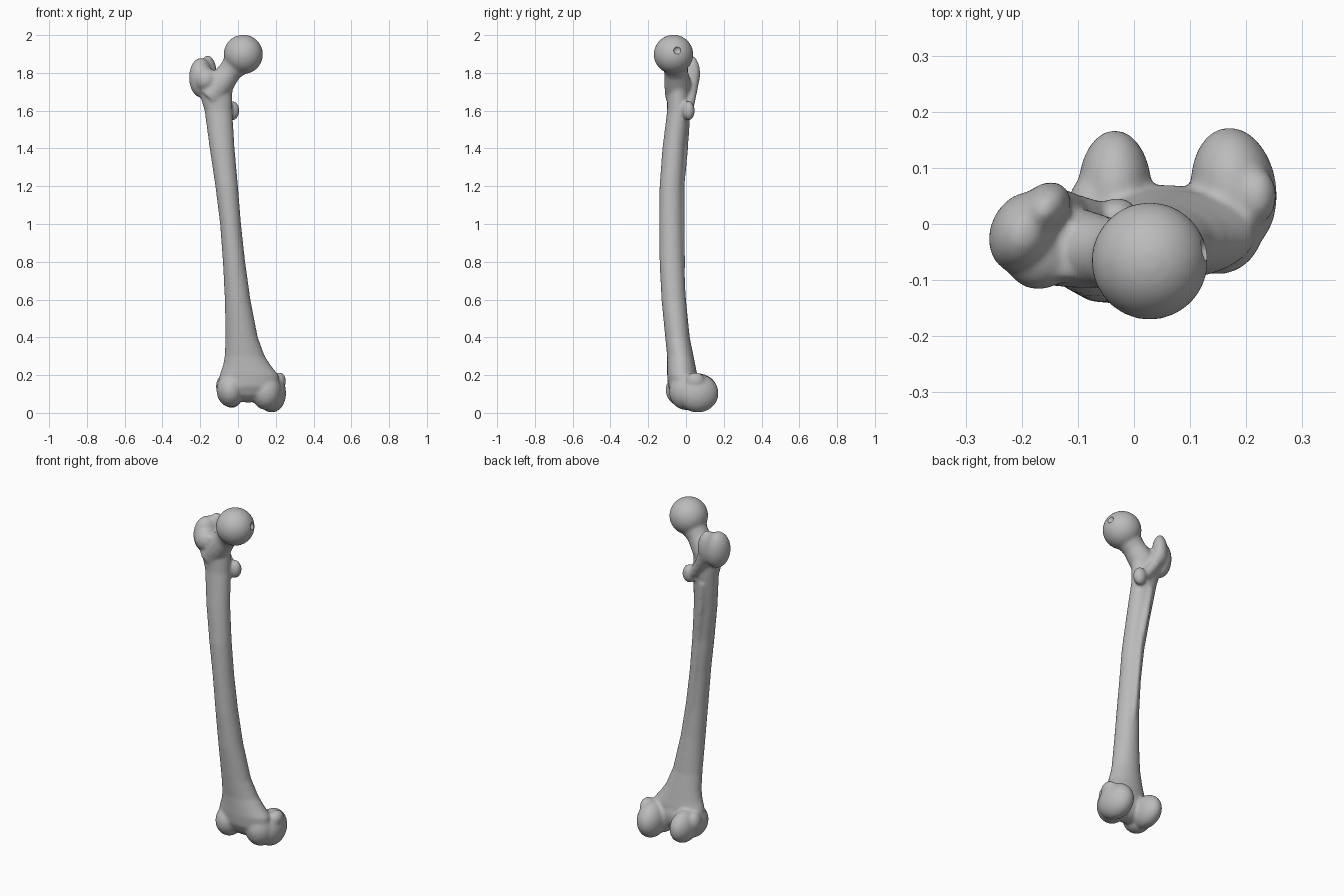
import bpy, bmesh, math
from mathutils import Vector, Matrix

cube = bpy.data.objects.get("Cube")
if cube:
    bpy.data.objects.remove(cube, do_unlink=True)

bone_grey = bpy.data.materials.new("bone_grey")
bone_grey.use_nodes = True
GREY = (0.5, 0.5, 0.5, 1)
bone_grey.diffuse_color = GREY
bone_grey.node_tree.nodes["Principled BSDF"].inputs["Base Color"].default_value = GREY

bm = bmesh.new()
SIDES = 32


def skin(rings):
    """Close a tube around a list of point rings."""
    loops = [[bm.verts.new(p) for p in ring] for ring in rings]
    n = len(loops[0])
    for a, b in zip(loops, loops[1:]):
        for i in range(n):
            j = (i + 1) % n
            bm.faces.new((a[i], a[j], b[j], b[i]))
    bm.faces.new(loops[0][::-1])
    bm.faces.new(loops[-1])


def shaft(sections):
    """Level oval sections: z, then the x and y limits."""
    rings = []
    for z, x0, x1, y0, y1 in sections:
        ring = []
        for i in range(SIDES):
            a = math.tau * i / SIDES
            ring.append(((x0 + x1) / 2 + (x1 - x0) / 2 * math.cos(a),
                         (y0 + y1) / 2 + (y1 - y0) / 2 * math.sin(a), z))
        rings.append(ring)
    skin(rings)


def limb(points):
    """Round tube through points with a radius each."""
    axis = (Vector(points[-1][:3]) - Vector(points[0][:3])).normalized()
    u = axis.orthogonal().normalized()
    v = axis.cross(u)
    rings = []
    for x, y, z, r in points:
        angles = [math.tau * i / SIDES for i in range(SIDES)]
        rings.append([Vector((x, y, z)) + r * (math.cos(a) * u + math.sin(a) * v) for a in angles])
    skin(rings)


def lobe(centre, size, turn=0, tilt=0):
    """Ellipsoid, turned about z and tilted about x."""
    m = (Matrix.Translation(centre) @ Matrix.Rotation(math.radians(turn), 4, 'Z')
         @ Matrix.Rotation(math.radians(tilt), 4, 'X') @ Matrix.Diagonal((*size, 1)))
    bmesh.ops.create_uvsphere(bm, u_segments=32, v_segments=20, radius=1, matrix=m)


# Bowed shaft, flaring at both ends
shaft([
    (0.09, -0.08, 0.19, -0.07, 0.04),
    (0.14, -0.10, 0.22, -0.095, 0.06),
    (0.20, -0.098, 0.215, -0.10, 0.06),
    (0.25, -0.08, 0.175, -0.10, 0.05),
    (0.30, -0.071, 0.142, -0.10, 0.04),
    (0.40, -0.066, 0.105, -0.11, 0.02),
    (0.60, -0.07, 0.066, -0.13, 0.0),
    (0.80, -0.08, 0.038, -0.14, -0.012),
    (1.00, -0.095, 0.016, -0.142, -0.018),
    (1.20, -0.12, 0.0, -0.14, -0.018),
    (1.40, -0.15, -0.018, -0.125, -0.005),
    (1.60, -0.177, -0.03, -0.10, 0.018),
    (1.70, -0.207, -0.03, -0.10, 0.02),
    (1.77, -0.232, -0.01, -0.105, 0.01),
    (1.81, -0.21, -0.03, -0.095, 0.0),
])

# Rough ridge down the back of the shaft
limb([(-0.11, 0.0, 1.56, 0.022), (-0.09, -0.008, 1.4, 0.02), (-0.06, -0.025, 1.2, 0.018),
      (-0.04, -0.025, 1.0, 0.018), (-0.02, -0.02, 0.8, 0.016), (0.0, -0.015, 0.65, 0.01)])

# Ball head and neck
lobe((0.028, -0.066, 1.898), (0.104, 0.105, 0.104))
limb([(-0.15, -0.04, 1.67, 0.07), (-0.09, -0.045, 1.745, 0.07),
      (-0.045, -0.052, 1.805, 0.062), (0.01, -0.062, 1.87, 0.075)])

# Greater trochanter: front bump, outer wall and rear crest
lobe((-0.17, -0.055, 1.765), (0.062, 0.062, 0.065))
lobe((-0.196, -0.015, 1.775), (0.06, 0.075, 0.105), -25)
lobe((-0.16, 0.025, 1.795), (0.042, 0.055, 0.098), -40)

# Crest running down to the lesser trochanter
limb([(-0.15, 0.03, 1.76, 0.04), (-0.11, 0.025, 1.68, 0.03), (-0.06, 0.01, 1.61, 0.03)])
lobe((-0.03, 0.013, 1.6), (0.038, 0.034, 0.052))

# Knee end: inner condyle, outer condyle, front saddle, side knobs
lobe((0.178, 0.062, 0.104), (0.076, 0.111, 0.102), 8)
lobe((0.15, 0.0, 0.115), (0.082, 0.09, 0.1))
lobe((-0.034, 0.06, 0.118), (0.066, 0.108, 0.092))
lobe((-0.04, -0.012, 0.122), (0.074, 0.096, 0.092))
lobe((0.055, -0.005, 0.145), (0.13, 0.075, 0.09))
lobe((0.218, 0.05, 0.17), (0.036, 0.05, 0.045))
lobe((-0.08, 0.035, 0.14), (0.037, 0.05, 0.06))

bmesh.ops.recalc_face_normals(bm, faces=bm.faces)
mesh = bpy.data.meshes.new("thigh_bone")
bm.to_mesh(mesh)
bm.free()
mesh.materials.append(bone_grey)
bone = bpy.data.objects.new("thigh_bone", mesh)
bpy.context.collection.objects.link(bone)

# Small pit in the ball head
pit_mesh = bpy.data.meshes.new("head_pit_cutter")
bm = bmesh.new()
bmesh.ops.create_uvsphere(bm, u_segments=16, v_segments=10, radius=0.022,
                          matrix=Matrix.Translation((0.134, -0.045, 1.92)))
bm.to_mesh(pit_mesh)
bm.free()
pit = bpy.data.objects.new("head_pit_cutter", pit_mesh)
bpy.context.collection.objects.link(pit)
pit.hide_render = True
pit.hide_set(True)

# Fuse the parts into one skin and soften the joins
fuse = bone.modifiers.new("fuse", 'REMESH')
fuse.mode = 'VOXEL'
fuse.voxel_size = 0.008
fuse.use_smooth_shade = True
soften = bone.modifiers.new("soften", 'SMOOTH')
soften.factor = 0.5
soften.iterations = 10
cut = bone.modifiers.new("pit", 'BOOLEAN')
cut.operation = 'DIFFERENCE'
cut.object = pit

bpy.context.view_layer.objects.active = bone
bone.select_set(True)
for name in ("fuse", "soften", "pit"):
    bpy.ops.object.modifier_apply(modifier=name)
bpy.data.objects.remove(pit, do_unlink=True)
bpy.ops.object.shade_smooth_by_angle(angle=math.radians(40))
